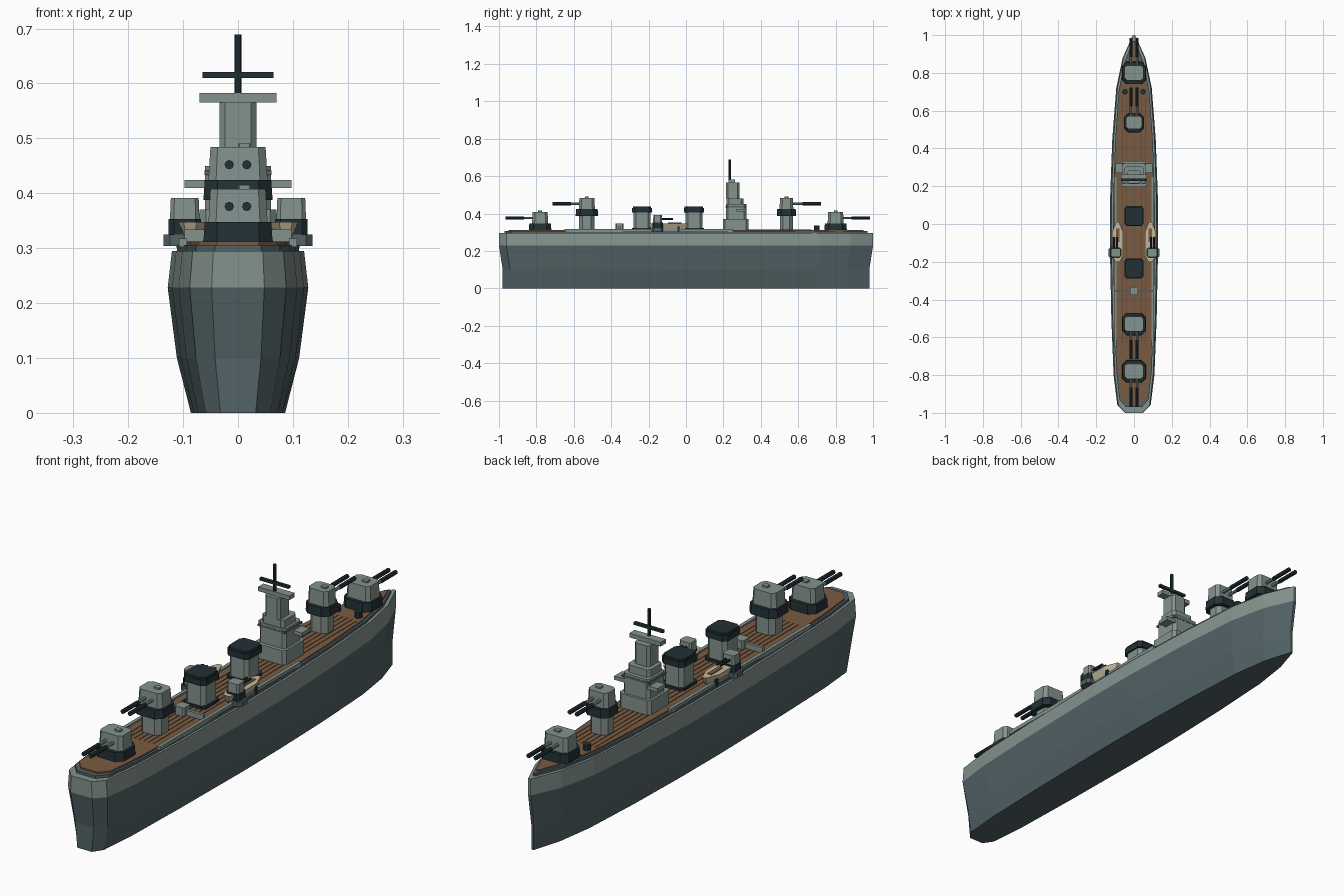
import bpy, bmesh, math
from mathutils import Matrix

if "Cube" in bpy.data.objects:
    bpy.data.objects.remove(bpy.data.objects["Cube"])


def material(name, rgb):
    m = bpy.data.materials.new(name)
    m.use_nodes = True
    m.diffuse_color = (*rgb, 1)
    m.node_tree.nodes["Principled BSDF"].inputs["Base Color"].default_value = (*rgb, 1)
    return m


LIGHT = material("light grey", (0.23, 0.29, 0.27))
HULL = material("hull grey", (0.085, 0.125, 0.135))
DARK = material("dark slate", (0.016, 0.03, 0.036))
WOOD = material("deck brown", (0.19, 0.105, 0.054))
SEAM = material("plank seam", (0.10, 0.055, 0.03))
CREAM = material("cream", (0.56, 0.48, 0.32))


def finish(name, bm, *mats):
    bmesh.ops.recalc_face_normals(bm, faces=bm.faces)
    mesh = bpy.data.meshes.new(name)
    bm.to_mesh(mesh)
    bm.free()
    for m in mats:
        mesh.materials.append(m)
    ob = bpy.data.objects.new(name, mesh)
    bpy.context.collection.objects.link(ob)
    return ob


def loft(name, outline, levels, *mats, centre=(0, 0), split=None):
    """Stack scaled copies of an outline; levels are (z, x scale, y scale)."""
    bm = bmesh.new()
    rings = [[bm.verts.new((centre[0] + x * sx, centre[1] + y * sy, z)) for x, y in outline]
             for z, sx, sy in levels]
    n = len(outline)
    bm.faces.new(rings[0])
    bm.faces.new(rings[-1])
    for a, b in zip(rings, rings[1:]):
        for i in range(n):
            bm.faces.new((a[i], a[(i + 1) % n], b[(i + 1) % n], b[i]))
    if split is not None:
        for f in bm.faces:
            f.material_index = int(f.calc_center_median().z > split)
    return finish(name, bm, *mats)


def chamfered(hx, hy, c):
    return [(hx, c - hy), (hx, hy - c), (hx - c, hy), (c - hx, hy),
            (-hx, hy - c), (-hx, c - hy), (c - hx, -hy), (hx - c, -hy)]


def block(name, x, y, hx, hy, z0, z1, mat, c=0.012, top=1.0):
    return loft(name, chamfered(hx, hy, c), [(z0, 1, 1), (z1, top, top)], mat, centre=(x, y))


def box(name, x, y, z, sx, sy, sz, mat):
    bm = bmesh.new()
    bmesh.ops.create_cube(bm, size=1, matrix=Matrix.Translation((x, y, z)) @ Matrix.Diagonal((sx, sy, sz, 1)))
    return finish(name, bm, mat)


def tube(name, x, y, z, r, length, mat, axis="Z", sides=8):
    bm = bmesh.new()
    rot = Matrix.Rotation(math.pi / 2, 4, "X") if axis == "Y" else Matrix()
    bmesh.ops.create_cone(bm, cap_ends=True, segments=sides, radius1=r, radius2=r, depth=length,
                          matrix=Matrix.Translation((x, y, z)) @ rot)
    return finish(name, bm, mat)


# Hull: half plan mirrored, lofted through the keel, bilge, belt and deck edge
half = [(0.048, -1), (0.088, -0.96), (0.108, -0.8), (0.12, -0.5), (0.128, -0.1), (0.126, 0.15),
        (0.115, 0.45), (0.094, 0.72), (0.06, 0.88), (0.006, 1)]
plan = half + [(-x, y) for x, y in reversed(half)]
loft("hull", plan, [(0, 0.67, 0.98), (0.1, 0.87, 0.98), (0.228, 1, 1), (0.295, 0.94, 1)],
     HULL, LIGHT, split=0.2)
loft("deck_rim", plan, [(0.294, 0.87, 0.97), (0.306, 0.87, 0.97)], HULL)
loft("wood_deck", plan, [(0.3, 0.8, 0.95), (0.312, 0.8, 0.95)], WOOD)

# Plank seams and side rails
for i in range(-3, 4):
    box("plank_seam", i * 0.021, 0.02, 0.3125, 0.002, 1.3, 0.002, SEAM)
for s in (-1, 1):
    box("side_rail", s * 0.1, -0.2, 0.31, 0.014, 0.9, 0.016, LIGHT)


# Main gun turrets
def turret(label, y, facing, base, raised, k=1.0):
    if raised:
        block(label + "_column", 0, y, 0.045 * k, 0.041 * k, 0.31, base, LIGHT, 0.018)
    block(label + "_barbette", 0, y, 0.063 * k, 0.06 * k, base, base + 0.036, DARK, 0.024, 0.96)
    block(label + "_house", 0, y, 0.054 * k, 0.043 * k, base + 0.034, base + 0.096, LIGHT, 0.014, 0.93)
    block(label + "_hatch", 0.012, y, 0.012, 0.01, base + 0.095, base + 0.103, LIGHT, 0.003)
    for s in (-1, 1):
        z = base + 0.064
        tube(label + "_barrel", s * 0.016, y + facing * 0.07, z, 0.0065, 0.08, LIGHT, "Y")
        tube(label + "_muzzle", s * 0.016, y + facing * 0.135, z, 0.0085, 0.1, DARK, "Y")


turret("aft_low_turret", -0.78, -1, 0.312, False)
turret("aft_high_turret", -0.53, -1, 0.388, True)
turret("fore_high_turret", 0.537, 1, 0.388, True, 0.86)
turret("fore_low_turret", 0.8, 1, 0.312, False)

# Funnels
for label, y in (("aft_funnel", -0.235), ("fore_funnel", 0.042)):
    block(label + "_foot", 0, y, 0.05, 0.053, 0.31, 0.322, DARK)
    block(label + "_stack", 0, y, 0.043, 0.046, 0.32, 0.41, LIGHT, 0.014)
    block(label + "_cap", 0, y, 0.05, 0.053, 0.406, 0.43, DARK, 0.014)
    block(label + "_top", 0, y, 0.046, 0.049, 0.43, 0.438, DARK, 0.014)

# Bridge tower, its wings, director platform and mast
block("bridge_base", 0, 0.265, 0.07, 0.068, 0.31, 0.37, LIGHT, 0.012)
block("bridge_middle", 0, 0.268, 0.06, 0.055, 0.37, 0.45, LIGHT, 0.012)
block("bridge_upper", 0, 0.262, 0.05, 0.045, 0.45, 0.48, LIGHT, 0.012)
block("bridge_tower", 0, 0.25, 0.034, 0.036, 0.48, 0.565, LIGHT, 0.01)
box("bridge_wings", 0, 0.295, 0.417, 0.194, 0.05, 0.015, LIGHT)
box("bridge_window_band", 0, 0.268, 0.437, 0.122, 0.112, 0.008, HULL)
box("director_platform", 0, 0.245, 0.574, 0.14, 0.034, 0.017, LIGHT)
tube("mast", 0, 0.235, 0.627, 0.0065, 0.125, DARK)
box("mast_yard", 0, 0.235, 0.615, 0.13, 0.012, 0.011, DARK)

# Boats and secondary guns on each side
boat = [(0.012, -0.105), (0.03, -0.07), (0.03, 0.05), (0.008, 0.105),
        (-0.008, 0.105), (-0.03, 0.05), (-0.03, -0.07), (-0.012, -0.105)]
for s in (-1, 1):
    x = s * 0.087
    for y in (-0.15, -0.04):
        box("boat_cradle", x, y, 0.315, 0.05, 0.012, 0.03, DARK)
    loft("boat", boat, [(0.318, 0.6, 0.88), (0.348, 1, 1)], CREAM, centre=(x, -0.095))
    box("boat_bench", x, -0.06, 0.349, 0.018, 0.07, 0.004, WOOD)
    gx = s * 0.097
    block("side_gun_sponson", s * 0.102, -0.152, 0.034, 0.03, 0.304, 0.325, HULL, 0.012)
    block("side_gun_base", gx, -0.152, 0.03, 0.028, 0.325, 0.353, DARK, 0.01)
    block("side_gun_house", gx, -0.152, 0.027, 0.024, 0.35, 0.391, LIGHT, 0.007, 0.94)
    for d in (-0.008, 0.008):
        tube("side_gun_barrel", gx + d, -0.1, 0.371, 0.005, 0.06, DARK, "Y")
    tube("bollard", s * 0.048, 0.7, 0.322, 0.015, 0.028, DARK)

# Aft breakwater
box("breakwater", 0, -0.355, 0.322, 0.195, 0.012, 0.024, LIGHT)
block("breakwater_locker", 0, -0.355, 0.022, 0.022, 0.31, 0.347, LIGHT, 0.006)
